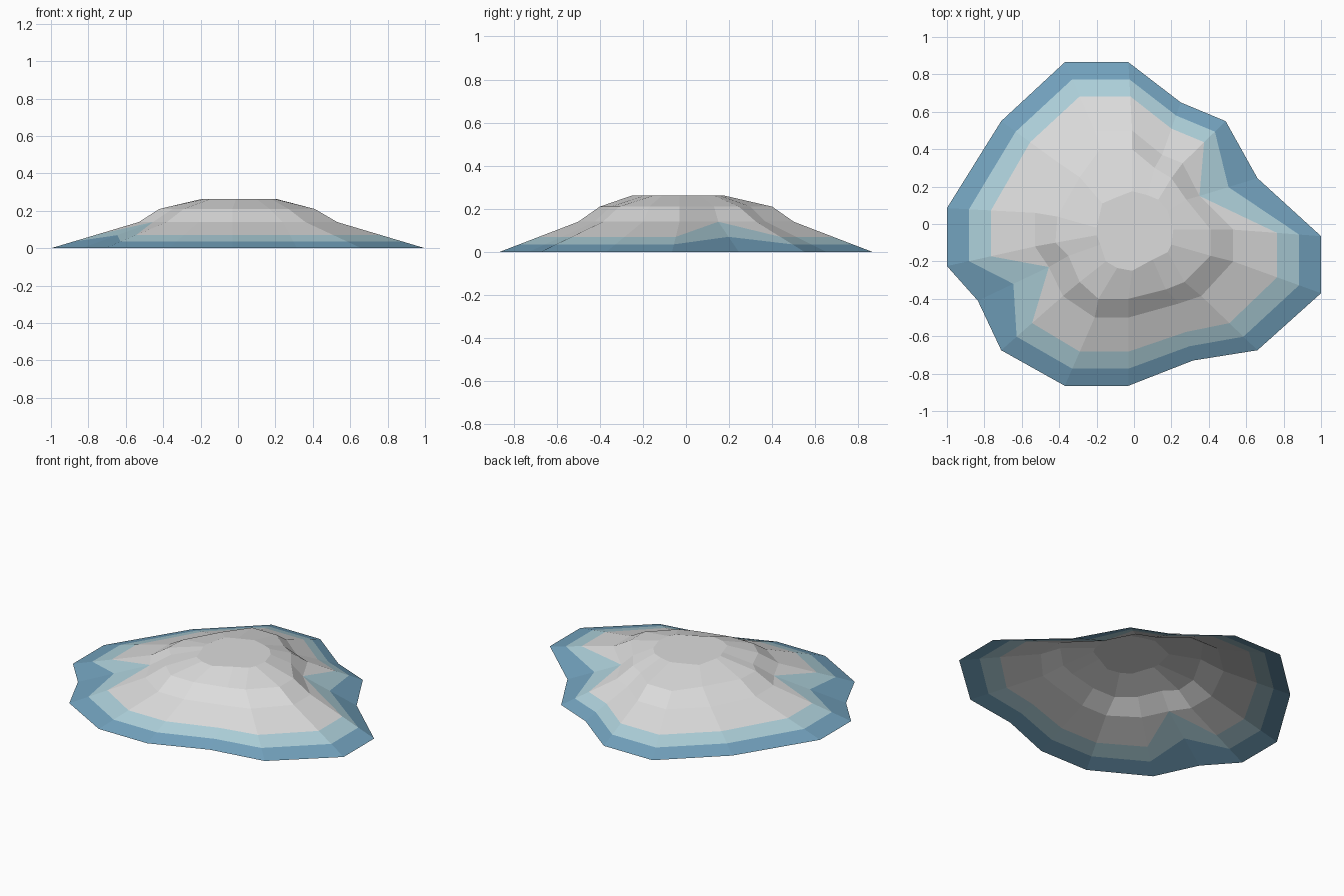
import bpy, bmesh
from mathutils import Vector

if "Cube" in bpy.data.objects:
    bpy.data.objects.remove(bpy.data.objects["Cube"])

# Contour profiles seen from above, clockwise from the back left
SHORE = [(-.37, .865), (-.03, .865), (.25, .65), (.49, .55), (.66, .245), (1, -.065), (1, -.37), (.66, -.675),
         (.315, -.73), (-.03, -.865), (-.37, -.865), (-.71, -.675), (-.835, -.41), (-1, -.225), (-1, .085), (-.71, .55)]
SLOPE = [(-.21, .5), (-.01, .5), (.15, .37), (.26, .325), (.35, .15), (.53, -.03), (.53, -.2), (.36, -.385),
         (.24, -.425), (-.03, -.5), (-.21, -.5), (-.38, -.385), (-.455, -.23), (-.53, -.12), (-.53, .06), (-.4, .325)]
UPPER = [(-.18, .4), (-.01, .4), (.11, .3), (.2, .245), (.28, .13), (.41, -.03), (.41, -.17), (.27, -.31),
         (.17, -.35), (-.03, -.4), (-.19, -.4), (-.29, -.31), (-.35, -.17), (-.42, -.1), (-.41, .04), (-.29, .25)]
CREST = [(-.1, .14), (-.01, .175), (.07, .155), (.13, .13), (.18, .07), (.21, -.03), (.2, -.11), (.18, -.15),
         (.1, -.19), (-.01, -.25), (-.09, -.235), (-.15, -.2), (-.18, -.11), (-.2, -.06), (-.2, -.02), (-.17, .11)]
INLETS = {4, 12}  # corners where the water colour reaches twice as far up


def material(name, rgb):
    m = bpy.data.materials.new(name)
    m.diffuse_color = (*rgb, 1)
    m.use_nodes = True
    m.node_tree.nodes["Principled BSDF"].inputs["Base Color"].default_value = m.diffuse_color
    return m


def contour(points, z):
    return [Vector((x, y, z)) for x, y in points]


bm = bmesh.new()
shore, slope = contour(SHORE, 0), contour(SLOPE, .14)


def blend(t):
    return [a.lerp(b, t * (2 if i in INLETS else 1)) for i, (a, b) in enumerate(zip(shore, slope))]


# Rings from the shoreline up to the flat crest
rings = [[bm.verts.new(p) for p in ring] for ring in
         (shore, blend(.25), blend(.5), slope, contour(UPPER, .21), contour(CREST, .262))]
for i in INLETS:  # the shallow band ends exactly on the slope ring here
    bm.verts.remove(rings[2][i])
    rings[2][i] = rings[3][i]

# Bands between the rings, coloured by level
n = len(SHORE)
for level, (lo, hi) in enumerate(zip(rings, rings[1:])):
    for i in range(n):
        j = (i + 1) % n
        corners = list(dict.fromkeys((lo[j], lo[i], hi[i], hi[j])))
        face = bm.faces.new(corners)
        face.material_index = min(level, 2)

# Flat top, open underside
bm.faces.new(rings[-1][::-1]).material_index = 2

mesh = bpy.data.meshes.new("rocky_island")
bm.normal_update()
bm.to_mesh(mesh)
bm.free()
for m in (material("deep_blue", (.17, .36, .51)),
          material("shallow_blue", (.42, .63, .70)),
          material("pale_grey", (.72, .72, .72))):
    mesh.materials.append(m)
island = bpy.data.objects.new("rocky_island", mesh)
bpy.context.collection.objects.link(island)
